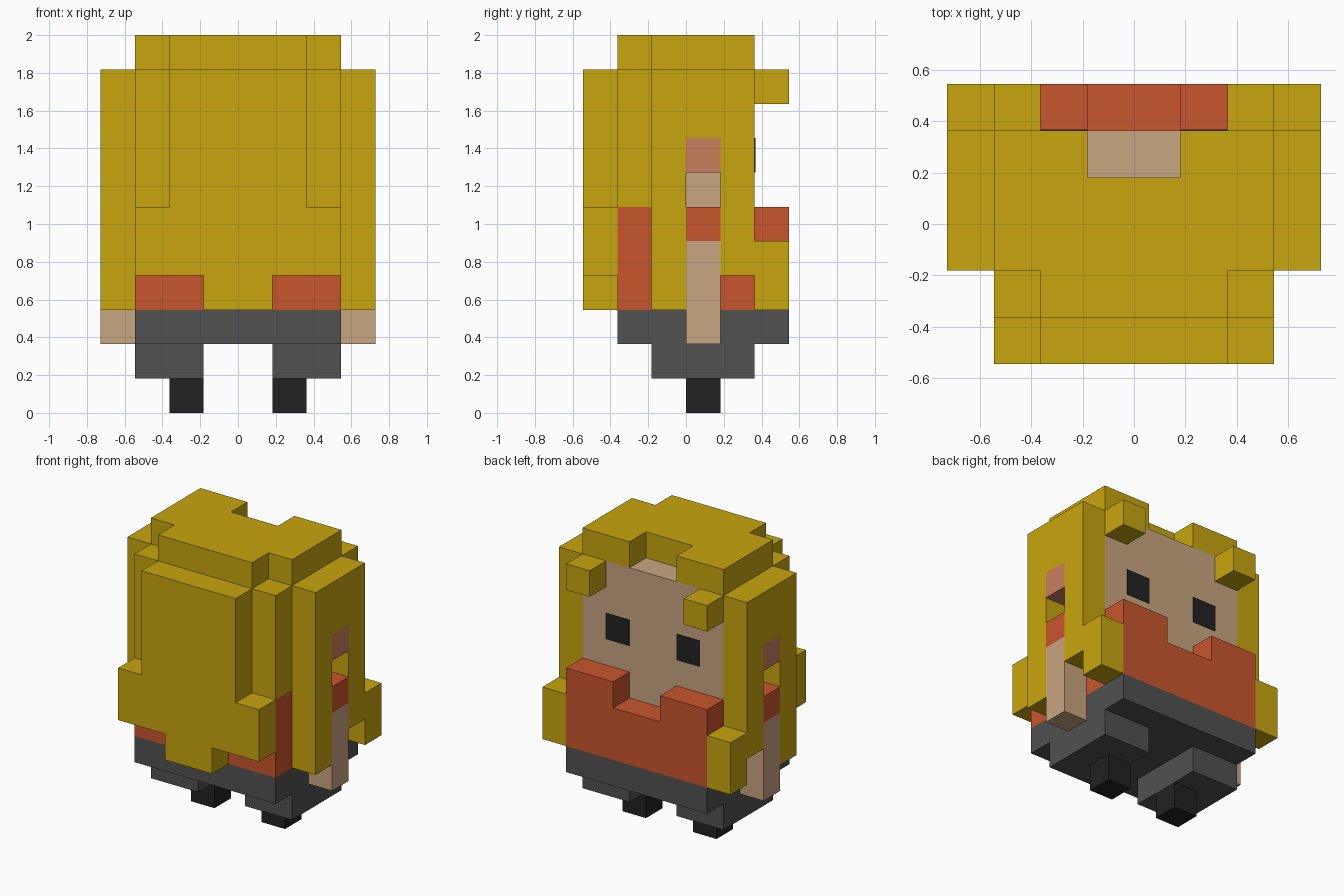
import bpy
import bmesh

cube = bpy.data.objects.get("Cube")
if cube:
    bpy.data.objects.remove(cube, do_unlink=True)

UNIT = 2 / 11  # edge of one block; the figure is eleven blocks tall


def material(name, *rgb):
    """Flat material from 0-255 display values."""
    linear = [((c / 255 + 0.055) / 1.055) ** 2.4 for c in rgb] + [1]
    mat = bpy.data.materials.new(name)
    mat.use_nodes = True
    mat.diffuse_color = linear
    bsdf = next(n for n in mat.node_tree.nodes if n.type == 'BSDF_PRINCIPLED')
    bsdf.inputs["Base Color"].default_value = linear
    bsdf.inputs["Roughness"].default_value = 0.9
    return mat


yellow = material("hair yellow", 200, 166, 14)
orange = material("shirt orange", 201, 86, 45)
skin = material("skin tan", 201, 166, 129)
pink = material("ear pink", 201, 126, 92)
grey = material("trouser grey", 81, 81, 81)
black = material("black", 34, 34, 34)


def prism(name, mat, outline, axis, start, end, flip=1):
    """Extrude an outline (in blocks) along an axis; flip=-1 mirrors in x."""
    def place(p, d):
        a, b = p
        x, y, z = {'x': (d, a, b), 'y': (a, d, b), 'z': (a, b, d)}[axis]
        return (x * flip * UNIT, y * UNIT, z * UNIT)

    bm = bmesh.new()
    low = [bm.verts.new(place(p, start)) for p in outline]
    high = [bm.verts.new(place(p, end)) for p in outline]
    bm.faces.new(low)
    bm.faces.new(high)
    n = len(outline)
    for i in range(n):
        j = (i + 1) % n
        bm.faces.new((low[i], low[j], high[j], high[i]))
    bmesh.ops.recalc_face_normals(bm, faces=bm.faces)
    mesh = bpy.data.meshes.new(name)
    bm.to_mesh(mesh)
    bm.free()
    mesh.materials.append(mat)
    obj = bpy.data.objects.new(name, mesh)
    bpy.context.collection.objects.link(obj)
    return obj


def box(name, mat, x, y, z, flip=1):
    outline = [(x[0], y[0]), (x[1], y[0]), (x[1], y[1]), (x[0], y[1])]
    return prism(name, mat, outline, 'z', z[0], z[1], flip)


def symmetric(half):
    """Complete a right-hand half outline with its mirror image."""
    return half + [(-a, b) for a, b in reversed(half)]


# Body
box("hips", grey, (-3, 3), (-2, 3), (2, 3))
prism("shirt", orange, symmetric([(3, 3), (3, 6), (1, 6), (1, 5)]), 'y', -2, 3)
prism("head_and_neck", skin,
      symmetric([(1, 5), (1, 6), (3, 6), (3, 10)]), 'y', -1, 2)

# Hair
prism("hair_crown", yellow,
      symmetric([(2, -2), (2, -1), (3, -1), (3, 2), (1, 2), (1, 1)]),
      'z', 10, 11)
box("hair_under_layer", yellow, (-3, 3), (-2, -1), (6, 10))
prism("long_hair", yellow,
      symmetric([(1, 3), (1, 4), (3, 4), (3, 6), (2, 6), (2, 10)]),
      'y', -3, -2)

# Side hair outline in depth and height, with a slot for the arm and ear
side_hair = [(-1, 3), (0, 3), (0, 8), (1, 8), (1, 4), (2, 4), (2, 3),
             (3, 3), (3, 5), (2, 5), (2, 10), (-1, 10)]

# Paired parts
for side, s in (("left", 1), ("right", -1)):
    prism(side + "_side_hair", yellow, side_hair, 'x', 3, 4, s)
    box(side + "_curl", yellow, (2, 3), (2, 3), (9, 10), s)
    box(side + "_ear", pink, (3, 4), (0, 1), (7, 8), s)
    box(side + "_sleeve", orange, (3, 4), (0, 1), (5, 6), s)
    box(side + "_arm", skin, (3, 4), (0, 1), (2, 5), s)
    box(side + "_eye", black, (1, 2), (2, 2.02), (7, 8), s)
    box(side + "_leg", grey, (1, 3), (-1, 2), (1, 2), s)
    box(side + "_foot", black, (1, 2), (0, 1), (0, 1), s)
